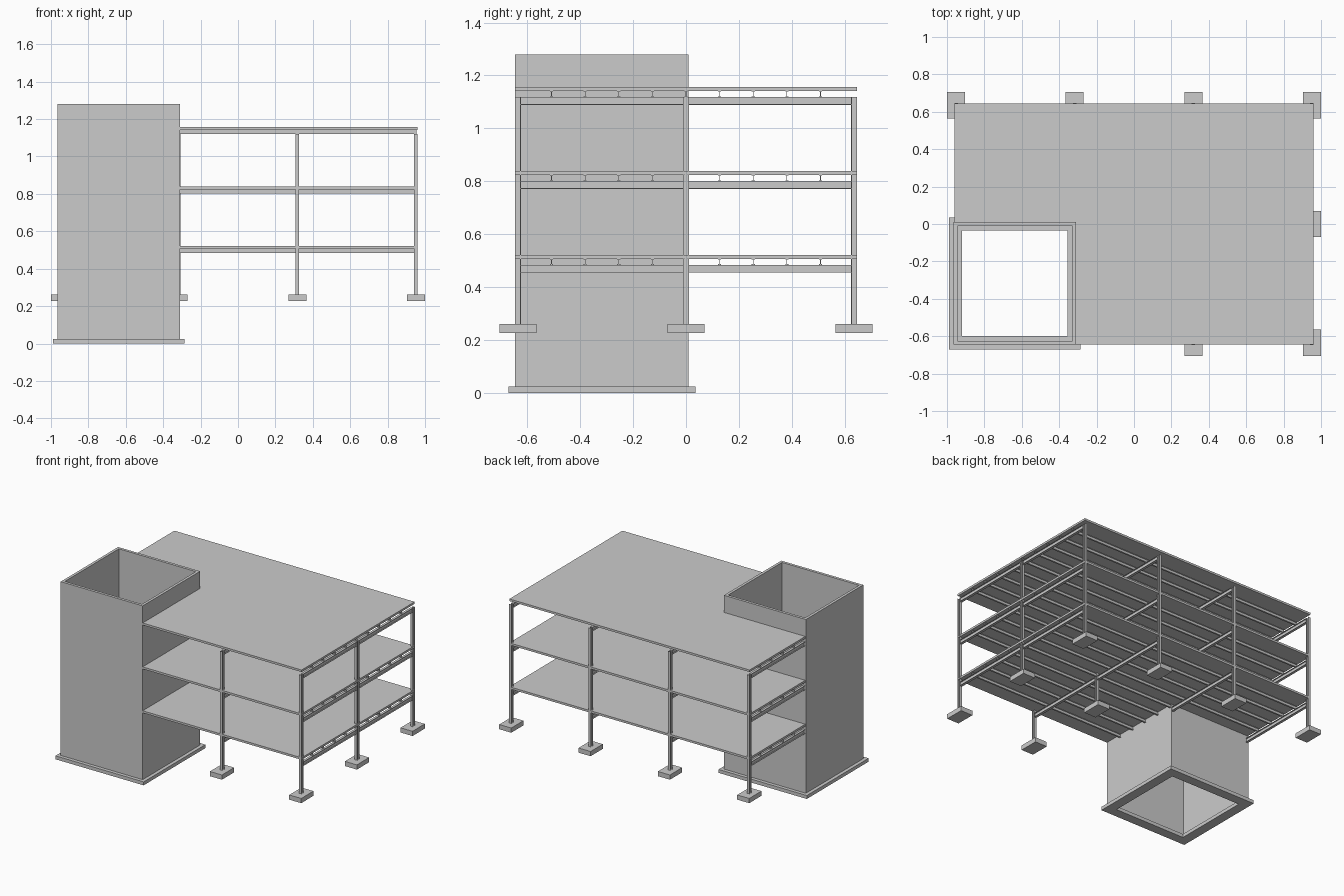
import bpy, bmesh
from mathutils import Vector

if "Cube" in bpy.data.objects:
    bpy.data.objects.remove(bpy.data.objects["Cube"])


def prism(name, pts, vec):
    # closed polygon swept along a vector
    bm = bmesh.new()
    face = bm.faces.new([bm.verts.new(p) for p in pts])
    new = bmesh.ops.extrude_face_region(bm, geom=[face])["geom"]
    bmesh.ops.translate(bm, vec=vec, verts=[v for v in new if isinstance(v, bmesh.types.BMVert)])
    bmesh.ops.recalc_face_normals(bm, faces=bm.faces)
    me = bpy.data.meshes.new(name)
    bm.to_mesh(me)
    bm.free()
    ob = bpy.data.objects.new(name, me)
    bpy.context.collection.objects.link(ob)
    return ob


def box(name, x0, x1, y0, y1, z0, z1):
    return prism(name, [(x0, y0, z0), (x1, y0, z0), (x1, y1, z0), (x0, y1, z0)], (0, 0, z1 - z0))


def i_beam(name, start, end, depth_axis, w, d, tf, tw):
    # I-section centred on the line from start to end
    a, b = Vector(start), Vector(end)
    v = Vector(depth_axis)
    u = v.cross((b - a).normalized())
    W, D, t, f = w / 2, d / 2, tw / 2, d / 2 - tf
    prof = [(-W, -D), (W, -D), (W, -f), (t, -f), (t, f), (W, f),
            (W, D), (-W, D), (-W, f), (-t, f), (-t, -f), (-W, -f)]
    return prism(name, [a + u * p + v * q for p, q in prof], b - a)


def square_tube(name, x0, x1, y0, y1, z0, z1, t):
    # open square ring with wall thickness t
    bm = bmesh.new()
    rings = []
    for o, z in ((0, z0), (0, z1), (t, z1), (t, z0)):
        rings.append([bm.verts.new(p) for p in ((x0 + o, y0 + o, z), (x1 - o, y0 + o, z),
                                                (x1 - o, y1 - o, z), (x0 + o, y1 - o, z))])
    for k in range(4):
        r, s = rings[k], rings[(k + 1) % 4]
        for i in range(4):
            j = (i + 1) % 4
            bm.faces.new((r[i], r[j], s[j], s[i]))
    bmesh.ops.recalc_face_normals(bm, faces=bm.faces)
    me = bpy.data.meshes.new(name)
    bm.to_mesh(me)
    bm.free()
    bpy.context.collection.objects.link(bpy.data.objects.new(name, me))


CX0, CX1, CY0, CY1 = -0.965, -0.31, -0.645, 0.01
XS = (-0.951, -0.317, 0.317, 0.951)
YS = (-0.635, 0.0, 0.635)
FLOORS = (0.5225, 0.8395, 1.1565)   # slab tops
SLAB, JOIST, GIRDER = 0.015, 0.0225, 0.03

# stair core and its strip foundation
square_tube("core_walls", CX0, CX1, CY0, CY1, 0.022, 1.28, 0.02)
square_tube("core_foundation", -0.99, -0.285, -0.67, 0.035, 0, 0.025, 0.07)

# columns with pad footings, omitted where the core stands
for i, x in enumerate(XS):
    for j, y in enumerate(YS):
        if i < 2 and j < 2:
            continue
        i_beam("column", (x, y, 0.26), (x, y, 1.119), (0, 1, 0), 0.02, 0.023, 0.003, 0.003)
        box("pad_footing", x - 0.048, x + 0.048, y - 0.07, y + 0.07, 0.228, 0.262)

for top in FLOORS:
    # L-shaped floor slab around the core
    zs = top - SLAB
    prism("floor_slab", [(x, y, zs) for x, y in ((CX1, -0.645), (0.96, -0.645), (0.96, 0.645),
                         (-0.96, 0.645), (-0.96, CY1), (CX1, CY1))], (0, 0, SLAB))
    # girders running front to back between columns
    zg = zs - JOIST - GIRDER / 2
    for i, x in enumerate(XS):
        for y0, y1 in ((-0.624, -0.012), (0.012, 0.624)):
            if i < 2 and y0 < 0:
                continue
            i_beam("girder", (x, y0, zg), (x, y1, zg), (0, 0, 1), 0.018, GIRDER, 0.003, 0.003)
    # joists running left to right on top of the girders
    zj = zs - JOIST / 2
    for k in range(-4, 5):
        y = k * 0.127
        x0 = -0.955 if k > 0 else CX1 - 0.01
        i_beam("joist", (x0, y, zj), (0.955, y, zj), (0, 0, 1), 0.012, JOIST, 0.002, 0.002)
